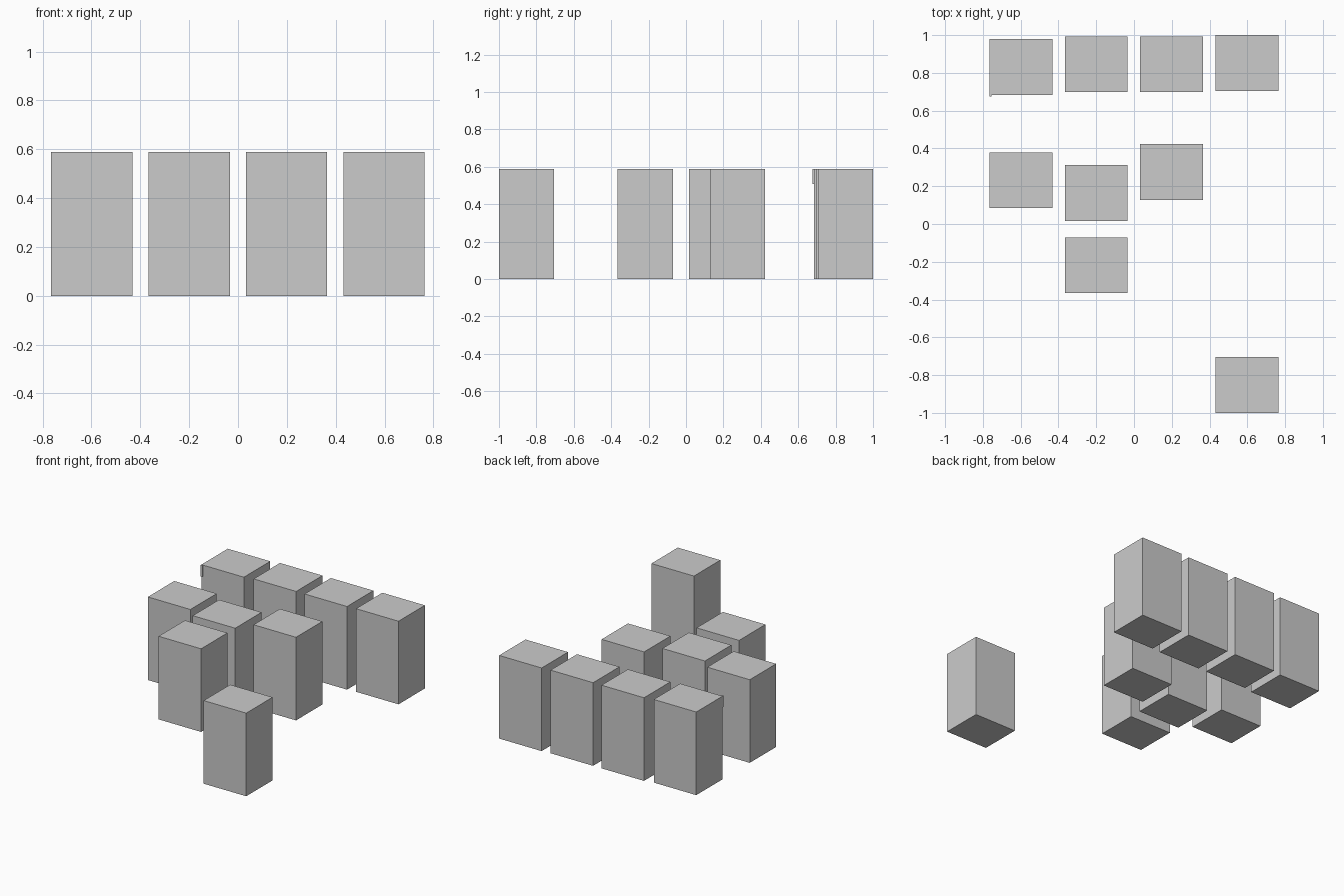
import bpy

if "Cube" in bpy.data.objects:
    bpy.data.objects.remove(bpy.data.objects["Cube"])

WIDTH, DEPTH, HEIGHT = 0.333, 0.295, 0.589
COLUMN_X = (-0.599, -0.2, 0.199, 0.598)


def box(name, center, size):
    bpy.ops.mesh.primitive_cube_add(size=1, location=center)
    obj = bpy.context.object
    obj.name = name
    obj.scale = size
    bpy.ops.object.transform_apply(location=False, rotation=False, scale=True)
    return obj


# Upright blocks: column -> y centres from back to front
columns = (
    (0.831, 0.232),
    (0.846, 0.164, -0.218),
    (0.846, 0.275),
    (0.8525, -0.8525),
)
for c, (x, centers) in enumerate(zip(COLUMN_X, columns), 1):
    for r, y in enumerate(centers, 1):
        box(f"block_column_{c}_row_{r}", (x, y, HEIGHT / 2), (WIDTH, DEPTH, HEIGHT))

# Tiny raised lip on the top front corner of the back-left block
box("corner_lip", (COLUMN_X[0] - WIDTH / 2 + 0.006, 0.681, HEIGHT - 0.04),
    (0.012, 0.01, 0.08))
